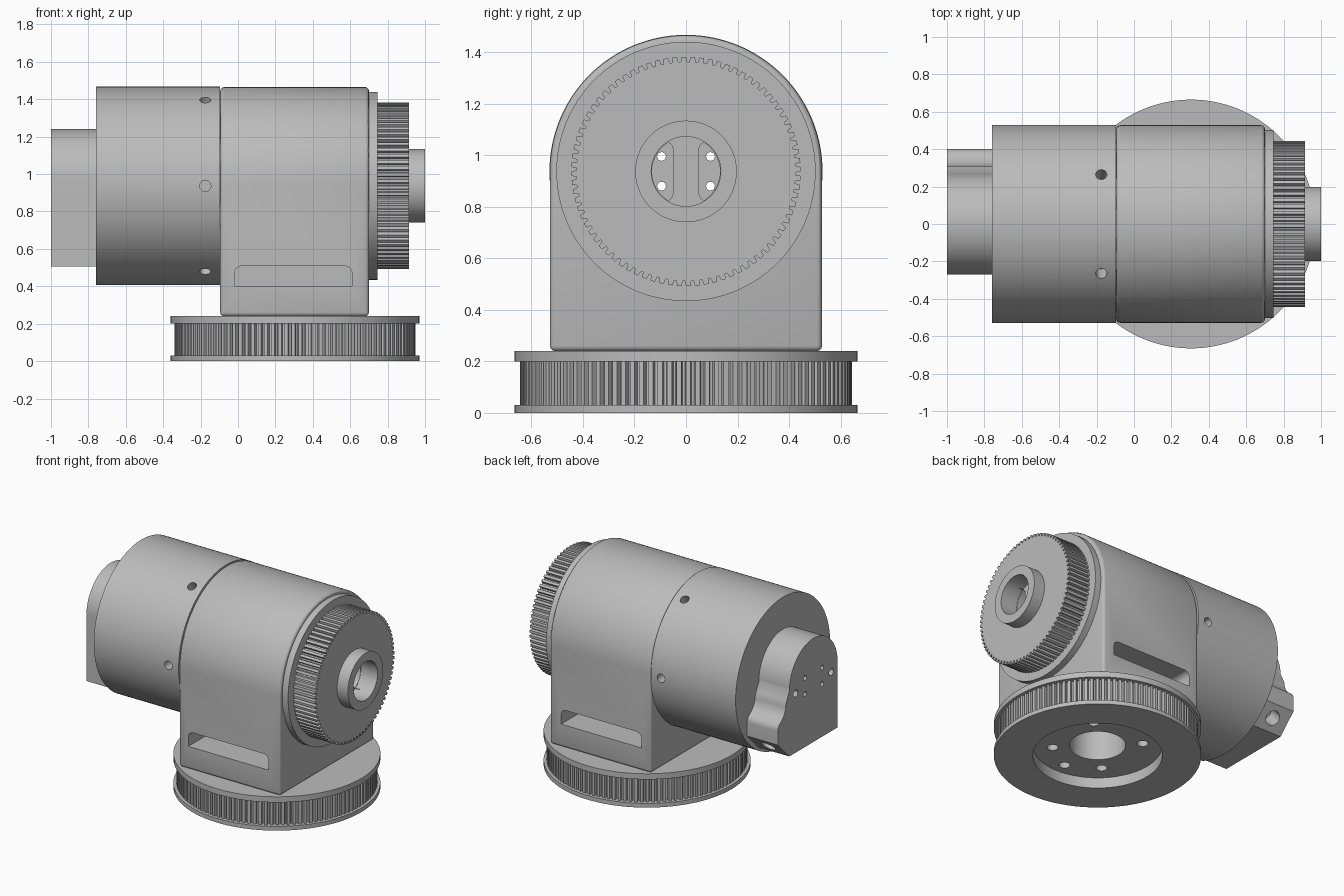
import bpy, bmesh
from math import sin, cos, pi, radians
from mathutils import Matrix, Vector

cube = bpy.data.objects.get("Cube")
if cube:
    bpy.data.objects.remove(cube, do_unlink=True)

AXIS_Z = 0.937      # height of the horizontal shaft
BASE_X = 0.305      # centre of the turntable pulley

grey = bpy.data.materials.new("machined grey")
grey.use_nodes = True
grey.diffuse_color = (0.5, 0.5, 0.5, 1)
grey.node_tree.nodes["Principled BSDF"].inputs["Base Color"].default_value = (0.5, 0.5, 0.5, 1)


def arc(cu, cv, r, a0, a1, n):
    """Points on an arc, angles in degrees, both ends included."""
    return [(cu + r * cos(radians(a0 + (a1 - a0) * i / n)),
             cv + r * sin(radians(a0 + (a1 - a0) * i / n))) for i in range(n + 1)]


def circle(cu, cv, r, n=96):
    return arc(cu, cv, r, 0, 360, n)[:-1]


def toothed(cu, cv, r, depth, teeth):
    """Outline of a belt pulley with trapezoid teeth."""
    pts = []
    for i in range(teeth):
        for f, rr in ((0.0, r), (0.5, r), (0.62, r - depth), (0.88, r - depth)):
            a = 2 * pi * (i + f) / teeth
            pts.append((cu + rr * cos(a), cv + rr * sin(a)))
    return pts


def prism(name, pts, axis, lo, hi):
    """Extrude a 2D outline along an axis."""
    place = {"x": lambda u, v, t: (t, u, v),
             "y": lambda u, v, t: (u, t, v),
             "z": lambda u, v, t: (u, v, t)}[axis]
    bm = bmesh.new()
    rings = [[bm.verts.new(place(u, v, t)) for u, v in pts] for t in (lo, hi)]
    n = len(pts)
    bm.faces.new(rings[0])
    bm.faces.new(rings[1])
    for i in range(n):
        j = (i + 1) % n
        bm.faces.new((rings[0][i], rings[0][j], rings[1][j], rings[1][i]))
    bmesh.ops.recalc_face_normals(bm, faces=bm.faces)
    mesh = bpy.data.meshes.new(name)
    bm.to_mesh(mesh)
    bm.free()
    mesh.materials.append(grey)
    ob = bpy.data.objects.new(name, mesh)
    bpy.context.collection.objects.link(ob)
    return ob


cutters = []


def cutter(*args):
    ob = prism("cutter", *args)
    ob.hide_render = True
    cutters.append(ob)
    return ob


def finish(ob, cuts=(), bevel=0):
    """Bevel, cut, bake the modifiers and shade."""
    if bevel:
        m = ob.modifiers.new("bevel", "BEVEL")
        m.width, m.segments, m.limit_method = bevel, 3, "ANGLE"
    for c in cuts:
        m = ob.modifiers.new("cut", "BOOLEAN")
        m.operation, m.solver, m.object = "DIFFERENCE", "EXACT", c
    bpy.context.view_layer.update()
    deps = bpy.context.evaluated_depsgraph_get()
    mesh = bpy.data.meshes.new_from_object(ob.evaluated_get(deps))
    ob.modifiers.clear()
    ob.data = mesh
    bpy.ops.object.select_all(action="DESELECT")
    ob.select_set(True)
    bpy.context.view_layer.objects.active = ob
    bpy.ops.object.shade_smooth_by_angle(angle=radians(30))


# Four wire holes running the whole length of the shaft
wires = [cutter(circle(y, z, 0.017, 16), "x", -1.1, 1.1)
         for y in (-0.095, 0.095) for z in (0.88, 0.995)]

# Turntable pulley: belt teeth between two flanges, recessed underneath
recess = cutter(circle(BASE_X, 0, 0.415), "z", -0.1, 0.075)
bore = cutter(circle(BASE_X, 0, 0.18, 64), "z", -0.1, 0.34)
bolts = []
for angle, dist in ((45, 0.29), (135, 0.29), (225, 0.29), (315, 0.29), (270, 0.33)):
    a = radians(angle)
    bolts.append(cutter(circle(BASE_X + dist * cos(a), dist * sin(a), 0.036, 24),
                        "z", -0.1, 0.45 if dist < 0.3 else 0.2))
base_cuts = [recess, bore] + bolts
for name, outline, lo, hi in (
        ("base_lower_flange", circle(BASE_X, 0, 0.665, 128), 0, 0.03),
        ("base_pulley_teeth", toothed(BASE_X, 0, 0.645, 0.022, 110), 0.03, 0.2),
        ("base_upper_flange", circle(BASE_X, 0, 0.665, 128), 0.2, 0.24)):
    finish(prism(name, outline, "z", lo, hi), base_cuts)

# Arched housing with a screw access pocket on each side
slot = [(-0.02, 0.402), (0.61, 0.402)] + arc(0.57, 0.468, 0.04, 0, 90, 8) \
    + arc(0.02, 0.468, 0.04, 90, 180, 8)
pockets = [cutter(slot, "y", 0.15, 0.7), cutter(slot, "y", -0.7, -0.15)]
arch = [(-0.528, 0.24), (0.528, 0.24)] + arc(0, AXIS_Z, 0.528, 0, 180, 64)
finish(prism("housing", arch, "x", -0.095, 0.7), pockets + [bore] + bolts[:4] + wires, 0.02)

# Motor body with six radial screw holes
screws = []
for i in range(6):
    c = cutter(circle(0, 0, 0.03, 24), "z", 0.43, 0.6)
    c.data.transform(Matrix.Translation(Vector((-0.175, 0, AXIS_Z)))
                     @ Matrix.Rotation(radians(30 + 60 * i), 4, "X"))
    screws.append(c)
finish(prism("motor_body", circle(0, AXIS_Z, 0.53, 128), "x", -0.76, -0.095), screws + wires)

# Connector block on the motor end, flaring to one side with a chamfered cable exit
block = [(-0.27, 0.505), (0.27, 0.505), (0.4, 0.635), (0.4, 0.73)] \
    + arc(0.34, 0.73, 0.06, 0, 60, 6) \
    + arc(0.43, 0.886, 0.12, 240, 180, 6)[1:] \
    + [(0.3, 0.91)] + arc(0, 0.97, 0.27, 0, 180, 40)
plugs = [cutter(circle(y, 0.925, 0.025, 24), "x", -1.1, -0.85) for y in (-0.2, 0.2)]
cable = cutter(circle(0, 0, 0.05, 24), "z", -0.1, 0.12)
cable.data.transform(Matrix.Translation(Vector((-0.88, 0.335, 0.57)))
                     @ Matrix.Rotation(radians(45), 4, "X"))
finish(prism("connector_block", block, "x", -1.0, -0.76), plugs + [cable] + wires)

# Output side: collar, toothed pulley and hollow hub
hub_bore = cutter(circle(0, AXIS_Z, 0.135, 64), "x", 0.87, 1.1)
hub_slots = []
for s in (0, 180):
    dee = arc(0.0, 0.0, 0.132, -58, 58, 16) + arc(0.09, 0.08, 0.04, 90, 180, 6) \
        + arc(0.09, -0.08, 0.04, 180, 270, 6)
    sign = 1 if s == 0 else -1
    hub_slots.append(cutter([(sign * y, AXIS_Z + z) for y, z in dee], "x", 0.82, 0.9))
hub_cuts = [hub_bore] + hub_slots + wires
finish(prism("output_collar", circle(0, AXIS_Z, 0.503, 128), "x", 0.7, 0.745), wires)
finish(prism("output_pulley", toothed(0, AXIS_Z, 0.445, 0.02, 80), "x", 0.745, 0.915), hub_cuts)
finish(prism("output_hub", circle(0, AXIS_Z, 0.197), "x", 0.915, 1.0), hub_cuts)

for c in cutters:
    bpy.data.objects.remove(c, do_unlink=True)
